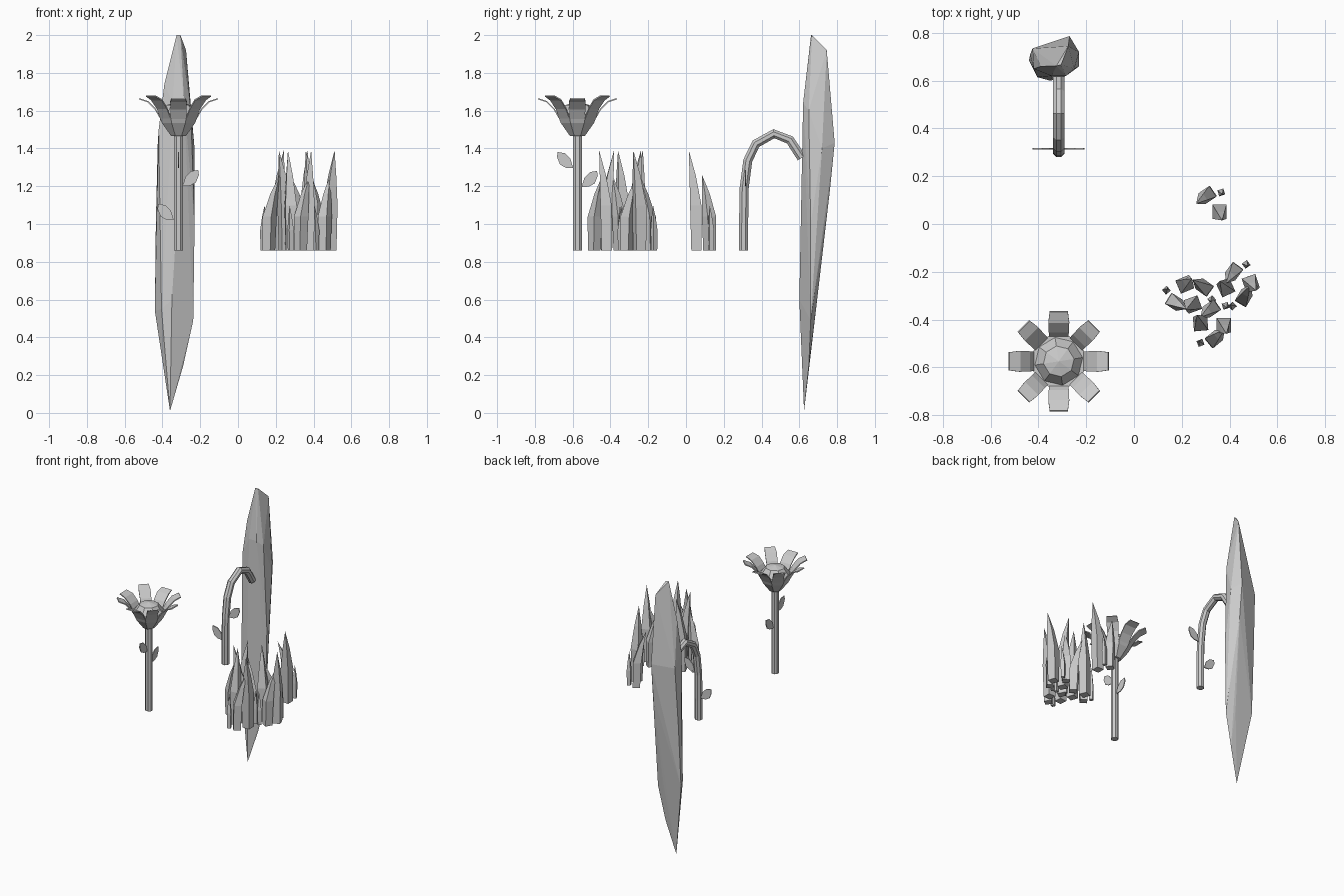
import bpy, bmesh, math
from mathutils import Vector, Matrix

if "Cube" in bpy.data.objects:
    bpy.data.objects.remove(bpy.data.objects["Cube"])

GROUND = 0.86


def finish(name, bm):
    bmesh.ops.recalc_face_normals(bm, faces=bm.faces)
    me = bpy.data.meshes.new(name)
    bm.to_mesh(me)
    bm.free()
    ob = bpy.data.objects.new(name, me)
    bpy.context.collection.objects.link(ob)
    return ob


def loft(bm, rings, cap=True):
    """Skin a list of equal-length point rings; one-point ring = tip."""
    rows = [[bm.verts.new(p) for p in ring] for ring in rings]
    for a, b in zip(rows, rows[1:]):
        n = len(a)
        for i in range(n):
            j = (i + 1) % n
            if len(b) == 1:
                bm.faces.new((a[i], a[j], b[0]))
            else:
                bm.faces.new((a[i], a[j], b[j], b[i]))
    if cap:
        bm.faces.new(rows[0])
        if len(rows[-1]) > 2:
            bm.faces.new(rows[-1])


def stem(name, path, radius=0.026, sides=8):
    """Octagonal tube along a path in the yz plane."""
    pts = [Vector(p) for p in path]
    rings = []
    for i, p in enumerate(pts):
        t = (pts[min(i + 1, len(pts) - 1)] - pts[max(i - 1, 0)]).normalized()
        u = Vector((1, 0, 0))
        v = t.cross(u)
        rings.append([p + radius * (u * math.cos(a) + v * math.sin(a))
                      for a in [math.tau * (k + .5) / sides for k in range(sides)]])
    bm = bmesh.new()
    loft(bm, rings)
    return finish(name, bm)


def leaf(name, base, direction):
    """Flat rounded leaf rising outwards."""
    outline = [(0, 0), (.015, .05), (.045, .08), (.082, .086), (.086, .06), (.07, .02), (.04, .003)]
    d, b = Vector(direction), Vector(base)
    side = d.cross(Vector((0, 0, 1))) * 0.003
    bm = bmesh.new()
    loft(bm, [[b + d * r + Vector((0, 0, z)) + side * s for r, z in outline] for s in (-1, 1)])
    return finish(name, bm)


def circle(r, z, c, sides=8, off=.5):
    return [(c[0] + r * math.cos(math.tau * (k + off) / sides),
             c[1] + r * math.sin(math.tau * (k + off) / sides), z) for k in range(sides)]


# upright flower: stem, leaves, cup, centre and petals
C = (-0.315, -0.575)
stem("upright_stem", [(*C, GROUND), (*C, 1.48)])
leaf("upright_leaf_front", (C[0], C[1] - .022, 1.295), (0, -1, 0))
leaf("upright_leaf_back", (C[0], C[1] + .022, 1.195), (0, 1, 0))

bm = bmesh.new()
loft(bm, [circle(.042, 1.465, C), circle(.095, 1.535, C), circle(.115, 1.58, C)])
finish("flower_cup", bm)
bm = bmesh.new()
loft(bm, [circle(.105, 1.575, C, off=.2), circle(.065, 1.63, C, off=.2), [(*C, 1.645)]])
finish("flower_centre", bm)

bm = bmesh.new()
for i in range(8):
    lift = 0.015 * (i % 2)
    m = Matrix.Translation((*C, 0)) @ Matrix.Rotation(math.tau * i / 8, 4, 'Z')
    rings = []
    for r, z, w in [(.09, 1.545, .04), (.125, 1.605, .042), (.165, 1.645, .044), (.21, 1.66, .038)]:
        w *= 1 - .1 * (i % 2)
        z += lift * (r - .09) / .12
        rings.append([m @ Vector(p) for p in
                      ((r, -w, z), (r, w, z), (r - .004, w, z + .006), (r - .004, -w, z + .006))])
    loft(bm, rings)
finish("flower_petals", bm)

# drooping flower: arched stem and leaves
X = -0.315
arch = [(.305, GROUND), (.305, 1.0), (.308, 1.19), (.327, 1.335), (.37, 1.425),
        (.465, 1.478), (.55, 1.445), (.612, 1.35)]
stem("drooping_stem", [(X, y, z) for y, z in arch])
leaf("drooping_leaf_left", (X - .025, .315, 1.02), (-1, 0, 0))
leaf("drooping_leaf_right", (X + .022, .315, 1.2), (1, 0, 0))

# long closed hanging head with faceted folds
head = [(-.325, .662, 2.0), (-.305, .667, 2.0), (-.275, .745, 1.92), (-.39, .66, 1.74),
        (-.345, .62, 1.64), (-.285, .62, 1.64), (-.25, .65, 1.6),
        (-.27, .787, 1.43), (-.425, .735, 1.42), (-.42, .65, 1.5), (-.23, .72, 1.4),
        (-.23, .66, 1.0), (-.435, .71, 1.0), (-.27, .762, 1.18), (-.36, .735, 1.0),
        (-.35, .60, .6), (-.405, .615, .55), (-.44, .685, .54), (-.237, .66, .49),
        (-.30, .685, .52), (-.29, .65, .25), (-.36, .625, .01)]
bm = bmesh.new()
for p in head:
    bm.verts.new(p)
bmesh.ops.convex_hull(bm, input=bm.verts)
finish("drooping_head", bm)

# grass: tufts of three four-sided blades
# base offset, tip offset, half width, height, twist
BLADES = [((0, 0), (.012, -.04), .03, .53, 0),
          ((-.045, .07), (-.097, .03), .027, .40, .6),
          ((.008, .078), (.013, .07), .013, .24, .3)]
TUFTS = [(.357, .055, 0), (.21, -.255, 113), (.487, -.245, 19), (.387, -.27, -155),
         (.28, -.42, -175), (.375, -.42, 0), (.25, -.335, -70)]


def square(c, h, z, twist):
    return [Vector((c[0] + h * 1.414 * math.cos(a), c[1] + h * 1.414 * math.sin(a), z))
            for a in [twist + math.pi / 4 + math.pi / 2 * k for k in range(4)]]


for n, (x, y, rot) in enumerate(TUFTS):
    m = Matrix.Translation((x, y, GROUND)) @ Matrix.Rotation(math.radians(rot), 4, 'Z')
    bm = bmesh.new()
    for b, t, h, height, tw in BLADES:
        b, t = Vector(b), Vector(t)
        rings = [square(b, h * .9, 0, tw), square(b.lerp(t, .08), h, height * .45, tw),
                 square(b.lerp(t, .5), h * .55, height * .75, tw), [Vector((t.x, t.y, height))]]
        loft(bm, [[m @ p for p in ring] for ring in rings])
    finish(f"grass_tuft_{n + 1}", bm)
